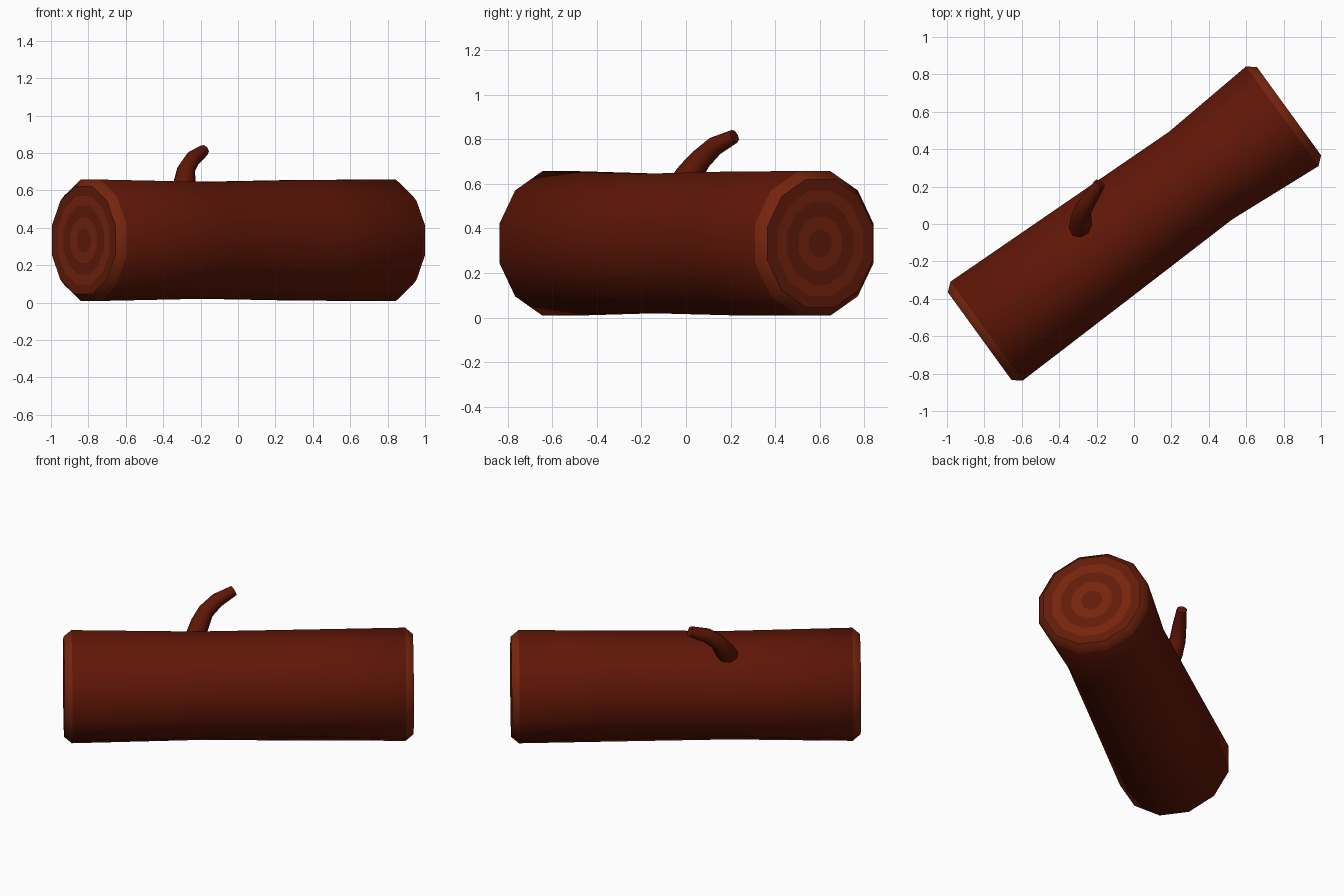
import bpy, bmesh, math
from mathutils import Vector, Matrix

if "Cube" in bpy.data.objects:
    bpy.data.objects.remove(bpy.data.objects["Cube"])


def material(name, color):
    m = bpy.data.materials.new(name)
    m.diffuse_color = (*color, 1)
    m.use_nodes = True
    m.node_tree.nodes["Principled BSDF"].inputs["Base Color"].default_value = m.diffuse_color
    return m


bark = material("bark", (0.115, 0.008, 0.002))
light_wood = material("light_wood", (0.18, 0.018, 0.004))
dark_wood = material("dark_wood", (0.125, 0.011, 0.003))


def finish(bm, name, mats, angle):
    bmesh.ops.recalc_face_normals(bm, faces=bm.faces)
    me = bpy.data.meshes.new(name)
    bm.to_mesh(me)
    bm.free()
    ob = bpy.data.objects.new(name, me)
    bpy.context.collection.objects.link(ob)
    for m in mats:
        me.materials.append(m)
    bpy.ops.object.select_all(action='DESELECT')
    ob.select_set(True)
    bpy.context.view_layer.objects.active = ob
    bpy.ops.object.shade_smooth_by_angle(angle=math.radians(angle))
    return ob


def bridge(bm, a, b, mat=0):
    n = len(a)
    for i in range(n):
        f = bm.faces.new((a[i], a[(i + 1) % n], b[(i + 1) % n], b[i]))
        f.material_index = mat


# log trunk: twelve-sided rings along x as (position, half width, half height)
SIDES = 12
MID_Z = 0.333
body = [(-1.02, 0.30, 0.298), (-0.975, 0.339, 0.336), (-0.25, 0.319, 0.323),
        (0.44, 0.299, 0.334), (0.98, 0.341, 0.336), (1.025, 0.302, 0.298)]
bm = bmesh.new()


def log_ring(s, w, h):
    return [bm.verts.new((s, w * math.cos(math.tau * (i + 0.5) / SIDES),
                          h * math.sin(math.tau * (i + 0.5) / SIDES)))
            for i in range(SIDES)]


rings = [log_ring(*r) for r in body]
last = len(rings) - 2
for k in range(last + 1):
    bridge(bm, rings[k], rings[k + 1], 1 if k in (0, last) else 0)

# growth rings on both cut ends, alternating light and dark
for ring, s in ((rings[0], -1.02), (rings[-1], 1.025)):
    prev = ring
    for k, r in enumerate((0.245, 0.19, 0.125, 0.065)):
        cur = log_ring(s, r, r)
        bridge(bm, prev, cur, 2 - k % 2)
        prev = cur
    bm.faces.new(prev).material_index = 2
bmesh.ops.transform(bm, verts=bm.verts, matrix=Matrix.Translation((0, 0, MID_Z))
                    @ Matrix.Rotation(math.radians(36), 4, 'Z'))
finish(bm, "log", [bark, light_wood, dark_wood], 46)

# bent branch stub: rings swept along a short path
path = [((-0.285, -0.045, 0.565), 0.06), ((-0.285, 0.02, 0.65), 0.058),
        ((-0.277, 0.068, 0.712), 0.049), ((-0.24, 0.13, 0.77), 0.043),
        ((-0.182, 0.218, 0.814), 0.031)]
bm = bmesh.new()
pts = [Vector(p) for p, r in path]
prev = None
for k, (p, r) in enumerate(path):
    d = pts[min(k + 1, len(pts) - 1)] - pts[max(k - 1, 0)]
    u = d.cross(Vector((1, 0, 0))).normalized()
    v = d.cross(u).normalized()
    ring = [bm.verts.new(pts[k] + r * (math.cos(a) * u + math.sin(a) * v))
            for a in (math.tau * i / 8 for i in range(8))]
    if prev:
        bridge(bm, prev, ring)
    else:
        bm.faces.new(ring)
    prev = ring
bm.faces.new(prev)
finish(bm, "branch", [bark], 50)
